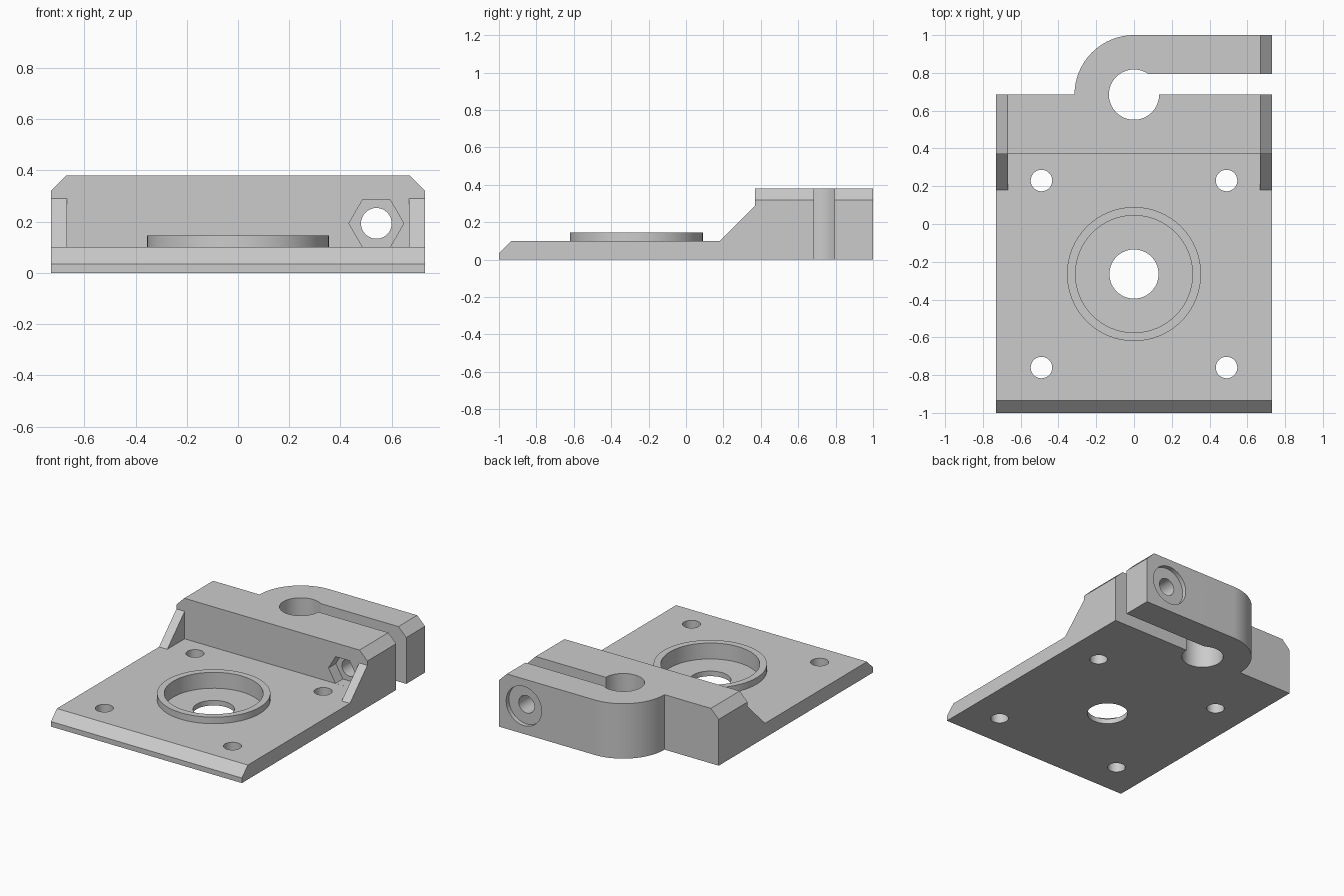
import bpy
import bmesh
from math import cos, sin, pi, radians

cube = bpy.data.objects.get("Cube")
if cube:
    bpy.data.objects.remove(cube, do_unlink=True)

grey = bpy.data.materials.new("light_grey")
grey.use_nodes = True
grey.diffuse_color = (0.6, 0.6, 0.6, 1)
grey.node_tree.nodes["Principled BSDF"].inputs["Base Color"].default_value = grey.diffuse_color

HALF = 0.73        # half width
TOP = 0.38         # height of clamp block
PLATE = 0.10       # plate thickness
BACK = 0.685       # rear of block and centre of bore


def prism(name, points, axis, start, end):
    """Extrude a 2D outline along an axis."""
    place = {"X": lambda a, b: (start, a, b),
             "Y": lambda a, b: (a, start, b),
             "Z": lambda a, b: (a, b, start)}[axis]
    bm = bmesh.new()
    face = bm.faces.new([bm.verts.new(place(*p)) for p in points])
    grown = bmesh.ops.extrude_face_region(bm, geom=[face])["geom"]
    offset = [end - start if a == axis else 0 for a in "XYZ"]
    bmesh.ops.translate(bm, vec=offset,
                        verts=[g for g in grown if isinstance(g, bmesh.types.BMVert)])
    bmesh.ops.recalc_face_normals(bm, faces=bm.faces)
    mesh = bpy.data.meshes.new(name)
    bm.to_mesh(mesh)
    bm.free()
    mesh.materials.append(grey)
    obj = bpy.data.objects.new(name, mesh)
    bpy.context.collection.objects.link(obj)
    return obj


def arc(x, y, r, first=0, last=360, count=64):
    steps = count if last - first == 360 else count + 1
    angles = [radians(first + (last - first) * i / count) for i in range(steps)]
    return [(x + r * cos(a), y + r * sin(a)) for a in angles]


def rect(a0, b0, a1, b1):
    return [(a0, b0), (a1, b0), (a1, b1), (a0, b1)]


def combine(tool, operation):
    """Merge a part into the bracket, or cut it away."""
    tool.hide_render = True
    mod = body.modifiers.new("combine", "BOOLEAN")
    mod.operation = operation
    mod.solver = "EXACT"
    mod.object = tool
    bpy.context.view_layer.objects.active = body
    bpy.ops.object.modifier_apply(modifier=mod.name)
    bpy.data.objects.remove(tool, do_unlink=True)


def cut(*args):
    combine(prism(*args), "DIFFERENCE")


# Clamp block with its hooked arm
outline = [(-HALF, 0.37), (HALF, 0.37), (HALF, 1), *arc(0, BACK, 0.315, 90, 180, 24), (-HALF, BACK)]
body = prism("clamp_bracket", outline, "Z", 0, TOP)

# Bevelled top corners
for s in (-1, 1):
    wedge = [(s * (HALF + 0.02), 0.30), (s * (HALF + 0.02), TOP + 0.02), (s * 0.65, TOP + 0.02)]
    cut("corner_cutter", wedge, "Y", 0, 1.2)

# Base plate with bevelled front edge
plate = [(-1, 0), (0.45, 0), (0.45, PLATE), (-0.935, PLATE), (-1, 0.035)]
combine(prism("base_plate", plate, "X", -HALF, HALF), "UNION")

# Side gussets
rib = [(0.18, PLATE), (0.18, 0.05), (0.42, 0.05), (0.42, 0.29), (0.37, 0.29)]
for s in (-1, 1):
    combine(prism("gusset", rib, "X", s * 0.667, s * HALF), "UNION")

# Bearing seat: raised ring, recess and centre hole
combine(prism("seat_ring", arc(0, -0.265, 0.355), "Z", 0.05, 0.145), "UNION")
cut("seat_cutter", arc(0, -0.265, 0.31), "Z", 0.035, 0.3)
cut("centre_cutter", arc(0, -0.265, 0.13), "Z", -0.1, 0.3)

# Mounting holes
for x in (-0.49, 0.49):
    for y in (-0.76, 0.23):
        cut("mount_cutter", arc(x, y, 0.057, 0, 360, 32), "Z", -0.1, 0.3)

# Clamp bore and slot
cut("bore_cutter", arc(0, BACK, 0.133), "Z", -0.1, 0.6)
cut("slot_cutter", rect(0, BACK, 1, 0.795), "Z", -0.1, 0.6)

# Clamp bolt: through hole, hex nut pocket, round head recess
bolt = (0.54, 0.193)
cut("bolt_cutter", arc(*bolt, 0.06, 0, 360, 32), "Y", 0.3, 1.1)
cut("nut_cutter", arc(*bolt, 0.107, 0, 360, 6), "Y", 0.3, 0.45)
cut("head_cutter", arc(*bolt, 0.135, 0, 360, 48), "Y", 0.97, 1.1)

# Tidy coplanar faces and shade
bm = bmesh.new()
bm.from_mesh(body.data)
bmesh.ops.remove_doubles(bm, verts=bm.verts, dist=0.0001)
bmesh.ops.dissolve_limit(bm, angle_limit=radians(0.5), verts=bm.verts, edges=bm.edges)
bm.to_mesh(body.data)
bm.free()
body.hide_render = False
bpy.ops.object.select_all(action="DESELECT")
body.select_set(True)
bpy.context.view_layer.objects.active = body
bpy.ops.object.shade_smooth_by_angle(angle=radians(30))
